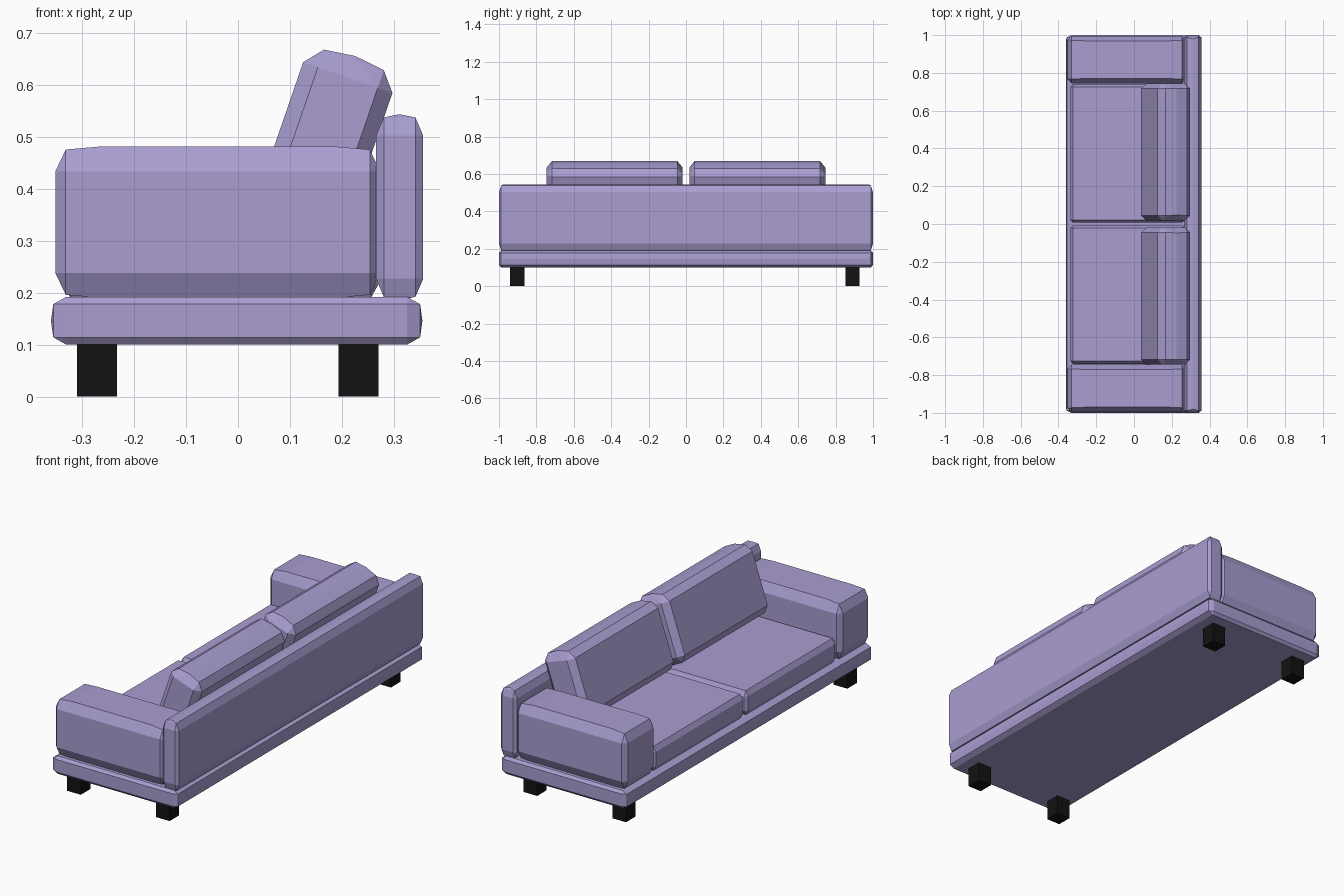
import bpy, bmesh, math
from itertools import product

if "Cube" in bpy.data.objects:
    bpy.data.objects.remove(bpy.data.objects["Cube"])


def material(name, rgb):
    m = bpy.data.materials.new(name)
    m.diffuse_color = (*rgb, 1)
    m.use_nodes = True
    m.node_tree.nodes["Principled BSDF"].inputs["Base Color"].default_value = m.diffuse_color
    return m


FABRIC = material("lavender_fabric", (0.40, 0.34, 0.64))
BLACK = material("black_leg", (0.006, 0.006, 0.006))


def padded_box(name, lo, hi, cut, crowns=(), tilt=0.0, mat=FABRIC):
    """Chamfered block; cut = chamfer size per axis.
    crowns = extra slightly bulging points (half-space, mirrored on all axes)."""
    c = [(a + b) / 2 for a, b in zip(lo, hi)]
    h = [(b - a) / 2 for a, b in zip(lo, hi)]
    pts = set()
    for axis in range(3):
        pts.add(tuple(h[i] if i == axis else h[i] - cut[i] for i in range(3)))
    pts.update(crowns)
    bm = bmesh.new()
    for p in pts:
        for s in product((-1, 1), repeat=3):
            bm.verts.new([a * b for a, b in zip(p, s)])
    bmesh.ops.remove_doubles(bm, verts=bm.verts, dist=1e-5)
    bmesh.ops.convex_hull(bm, input=bm.verts)
    bmesh.ops.dissolve_limit(bm, angle_limit=math.radians(0.5),
                             verts=bm.verts, edges=bm.edges)
    bmesh.ops.recalc_face_normals(bm, faces=bm.faces)
    me = bpy.data.meshes.new(name)
    bm.to_mesh(me)
    bm.free()
    me.materials.append(mat)
    ob = bpy.data.objects.new(name, me)
    ob.location = c
    ob.rotation_euler.y = tilt
    bpy.context.collection.objects.link(ob)
    return ob


# Base platform with a slightly bulging front and back edge
padded_box("base", (-0.356, -1, 0.10), (0.351, 1, 0.192), (0.025, 0.012, 0.014),
           crowns=[(0.358, 0.975, 0.0)])

# Low back panel, crowned along its top
padded_box("back_panel", (0.266, -1, 0.192), (0.357, 1, 0.538), (0.015, 0.012, 0.035),
           crowns=[(0.0, 0.98, 0.179)])

for side, s in (("left", 1), ("right", -1)):
    def span(a, b):
        return sorted((s * a, s * b))

    # Arm with softly domed top
    y0, y1 = span(0.745, 0.995)
    padded_box(side + "_arm", (-0.352, y0, 0.196), (0.274, y1, 0.476), (0.02, 0.022, 0.042),
               crowns=[(0.225, 0.10, 0.146)])

    # Seat cushion
    y0, y1 = span(0.008, 0.74)
    padded_box(side + "_seat_cushion", (-0.337, y0, 0.19), (0.27, y1, 0.315),
               (0.014, 0.014, 0.025))

    # Leaning back cushion
    y0, y1 = span(0.018, 0.745)
    padded_box(side + "_back_cushion", (0.077, y0, 0.318), (0.259, y1, 0.658),
               (0.03, 0.028, 0.036), crowns=[(0.0, 0.335, 0.178)],
               tilt=math.radians(19))

# Square legs
for fb, x in (("front", -0.2715), ("back", 0.2325)):
    for side, y in (("left", 0.89), ("right", -0.902)):
        bpy.ops.mesh.primitive_cube_add(size=1, location=(x, y, 0.051))
        leg = bpy.context.object
        leg.name = f"{fb}_{side}_leg"
        leg.scale = (0.077, 0.077, 0.102)
        leg.data.materials.append(BLACK)
